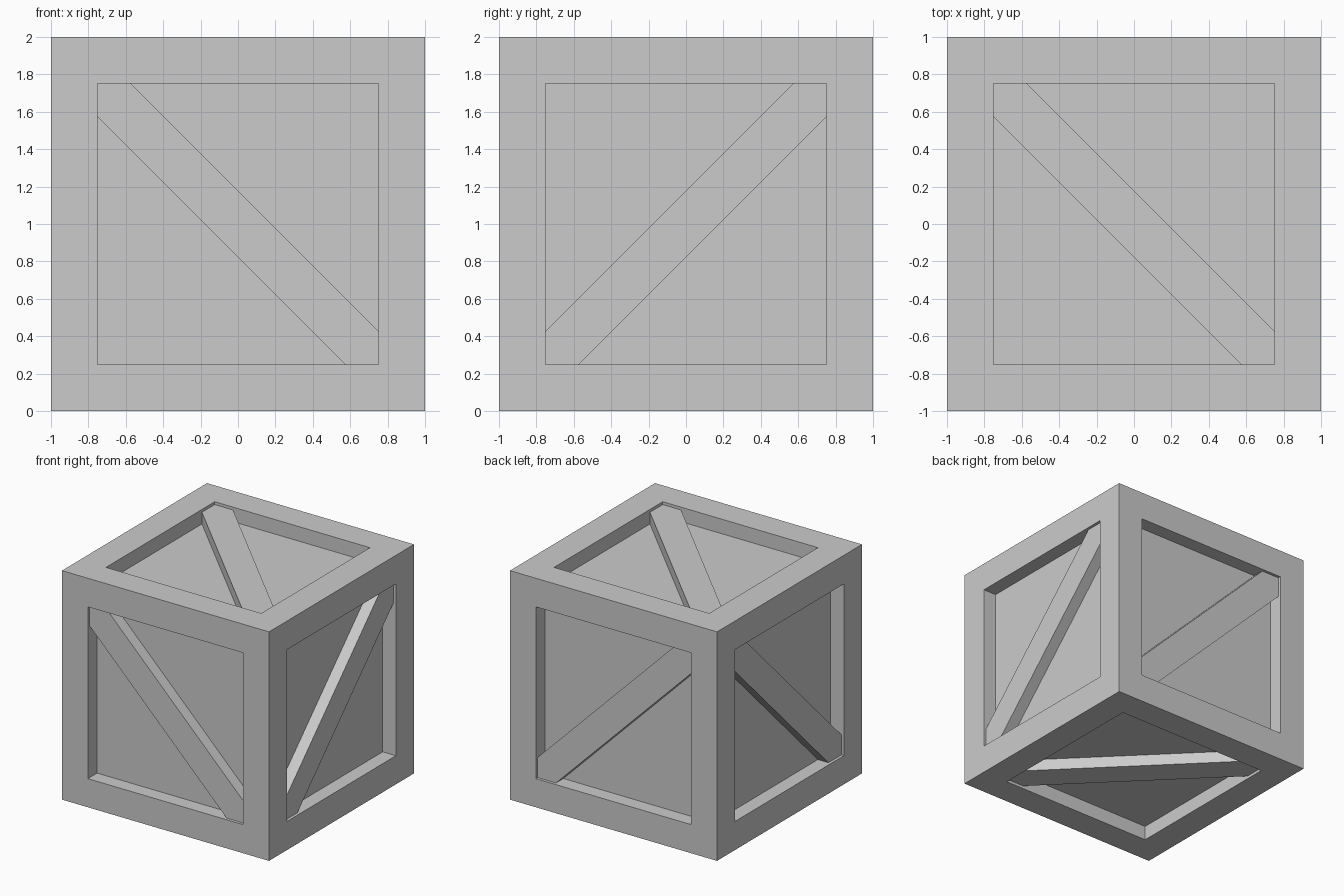
import bpy, bmesh
from mathutils import Vector

if "Cube" in bpy.data.objects:
    bpy.data.objects.remove(bpy.data.objects["Cube"])

HALF, BORDER, DEPTH = 1.0, 0.25, 0.127   # cube half size, frame width, panel recess
BRACE_TOP = 0.975                        # brace face sits just below the frame
CUT = 0.177                              # corner cut giving a 0.25 wide brace
CENTRE = Vector((0, 0, HALF))


def finish(bm, name):
    bmesh.ops.recalc_face_normals(bm, faces=bm.faces)
    mesh = bpy.data.meshes.new(name)
    bm.to_mesh(mesh)
    bm.free()
    obj = bpy.data.objects.new(name, mesh)
    obj.location = CENTRE
    bpy.context.collection.objects.link(obj)
    return obj


# Crate body: cube with a straight-walled recess in each face
bm = bmesh.new()
bmesh.ops.create_cube(bm, size=2 * HALF)
panels = list(bm.faces)
bmesh.ops.inset_individual(bm, faces=panels, thickness=BORDER, depth=0, use_even_offset=True)
bm.normal_update()
for face in bmesh.ops.extrude_discrete_faces(bm, faces=panels)["faces"]:
    face.normal_update()
    bmesh.ops.translate(bm, verts=face.verts, vec=-face.normal * DEPTH)
finish(bm, "crate_body")


# Diagonal brace: six-sided strip filling two opposite corners of a recess
def brace(name, u, v, n):
    h = HALF - BORDER
    k = h - CUT
    outline = [(-h, h), (-k, h), (h, -k), (h, -h), (k, -h), (-h, k)]
    bm = bmesh.new()
    base = HALF - DEPTH - 0.01
    face = bm.faces.new([bm.verts.new(u * a + v * b + n * base) for a, b in outline])
    top = bmesh.ops.extrude_face_region(bm, geom=[face])["geom"]
    verts = [g for g in top if isinstance(g, bmesh.types.BMVert)]
    bmesh.ops.translate(bm, verts=verts, vec=n * (BRACE_TOP - base))
    finish(bm, name)


X, Y, Z = Vector((1, 0, 0)), Vector((0, 1, 0)), Vector((0, 0, 1))
for name, u, v, n in [
    ("brace_front", X, Z, -Y), ("brace_back", X, Z, Y),
    ("brace_right", -Y, Z, X), ("brace_left", -Y, Z, -X),
    ("brace_top", X, Y, Z), ("brace_bottom", X, Y, -Z),
]:
    brace(name, u, v, n)
